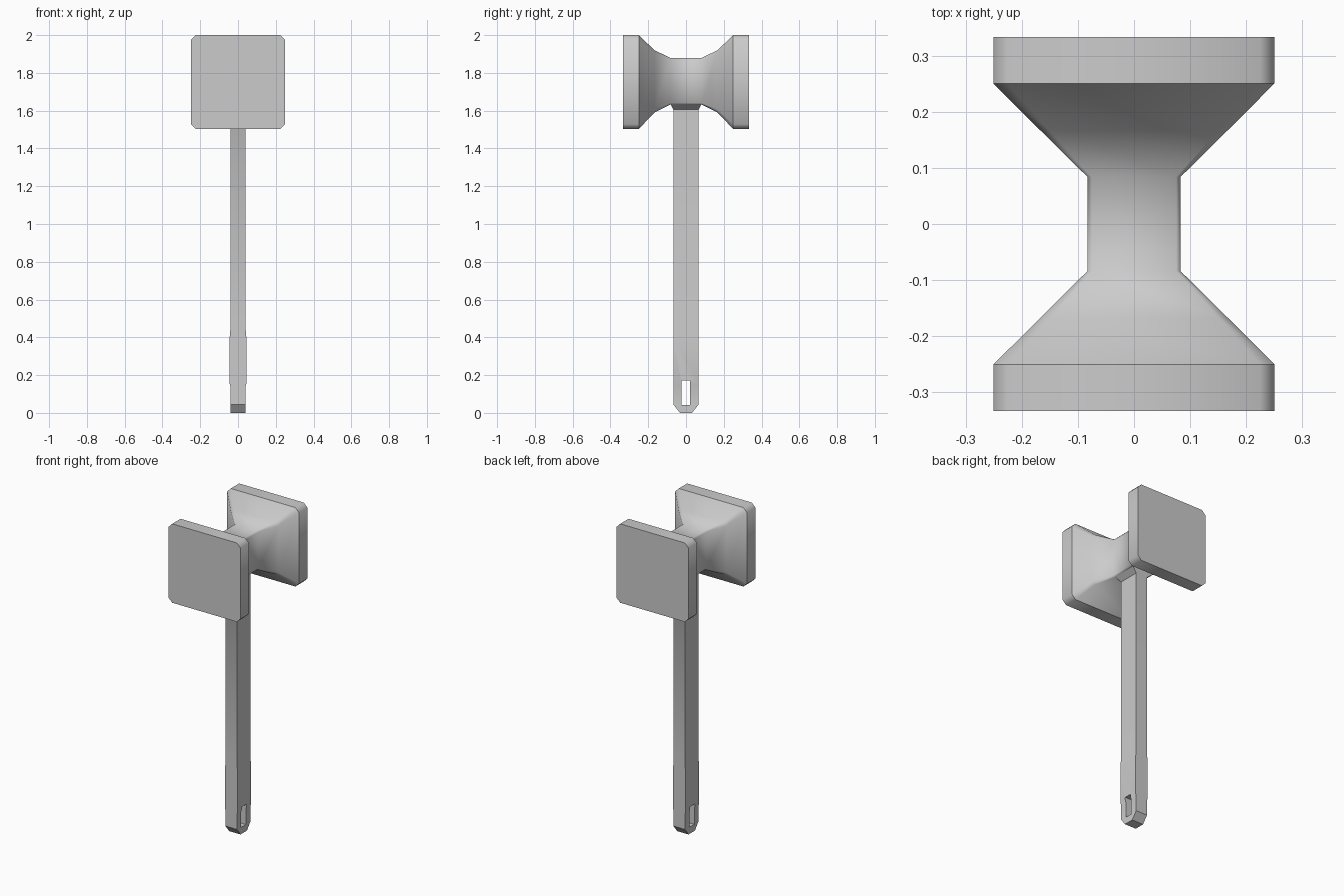
import bpy, bmesh, math
from mathutils import Vector

if "Cube" in bpy.data.objects:
    bpy.data.objects.remove(bpy.data.objects["Cube"])

grey = bpy.data.materials.new("plain grey")
grey.use_nodes = True
colour = (0.6, 0.6, 0.6, 1)
grey.diffuse_color = colour
grey.node_tree.nodes["Principled BSDF"].inputs["Base Color"].default_value = colour


def section(a, b, c):
    """Rectangle of half sizes a, b with its corners cut by c."""
    if c == 0:
        return [(a, -b), (a, b), (-a, b), (-a, -b)]
    return [(a, c - b), (a, b - c), (a - c, b), (c - a, b),
            (-a, b - c), (-a, c - b), (c - a, -b), (a - c, -b)]


def loft(name, rings, angle, caps=True):
    """Skin a list of point rings, then smooth up to the given angle."""
    bm = bmesh.new()
    loops = [[bm.verts.new(p) for p in ring] for ring in rings]
    for low, high in zip(loops, loops[1:]):
        for i in range(len(low)):
            j = (i + 1) % len(low)
            bm.faces.new((low[i], low[j], high[j], high[i]))
    if caps:
        bm.faces.new(loops[0][::-1])
        bm.faces.new(loops[-1])
    bmesh.ops.recalc_face_normals(bm, faces=bm.faces)
    mesh = bpy.data.meshes.new(name)
    bm.to_mesh(mesh)
    bm.free()
    mesh.materials.append(grey)
    obj = bpy.data.objects.new(name, mesh)
    bpy.context.collection.objects.link(obj)
    smooth(obj, angle)
    return obj


def smooth(obj, angle):
    bpy.ops.object.select_all(action='DESELECT')
    obj.select_set(True)
    bpy.context.view_layer.objects.active = obj
    bpy.ops.object.shade_smooth_by_angle(angle=math.radians(angle))


def head_ring(y, half_x, low, high, cut):
    mid, half_z = (low + high) / 2, (high - low) / 2
    return [Vector((x, y, mid + z)) for x, z in section(half_x, half_z, cut)]


def handle_ring(z, half_x, half_y):
    return [Vector((x, y, z)) for x, y in section(half_x, half_y, 0)]


# Square striking plates at both ends of the head
for side, name in ((-1, "front_plate"), (1, "back_plate")):
    loft(name, [head_ring(side * y, 0.25, 1.503, 2.0, 0.025) for y in (0.25, 0.333)], 50)

# Waisted neck joining the plates
half = [(0.25, 0.25, 1.503, 2.0, 0.025),
        (0.167, 0.167, 1.59, 1.92, 0.016),
        (0.084, 0.083, 1.632, 1.88, 0.008)]
rings = [head_ring(-y, *rest) for y, *rest in half]
rings += [head_ring(y, *rest) for y, *rest in reversed(half)]
loft("head_neck", rings, 60, caps=False)

# Handle with a tapered foot, thicker grip and flared top
handle = loft("handle", [handle_ring(*r) for r in (
    (0, 0.04, 0.032), (0.045, 0.04, 0.067), (0.14, 0.04, 0.067),
    (0.155, 0.044, 0.067), (0.4, 0.044, 0.067), (0.45, 0.04, 0.067),
    (1.605, 0.04, 0.067), (1.64, 0.083, 0.084), (1.7, 0.08, 0.08))], 30)

# Hanging slot through the foot of the handle
bpy.ops.mesh.primitive_cube_add(size=1, location=(0, -0.002, 0.107))
cutter = bpy.context.object
cutter.name = "slot_cutter"
cutter.scale = (0.3, 0.046, 0.13)
cutter.hide_render = True
cutter.data.materials.append(grey)
bpy.context.view_layer.update()
slot = handle.modifiers.new("slot", 'BOOLEAN')
slot.operation = 'DIFFERENCE'
slot.solver = 'EXACT'
slot.object = cutter
bpy.ops.object.select_all(action='DESELECT')
handle.select_set(True)
bpy.context.view_layer.objects.active = handle
while handle.modifiers[0] != slot:
    bpy.ops.object.modifier_move_up(modifier="slot")
bpy.ops.object.modifier_apply(modifier="slot")
bpy.data.objects.remove(cutter)
smooth(handle, 30)
